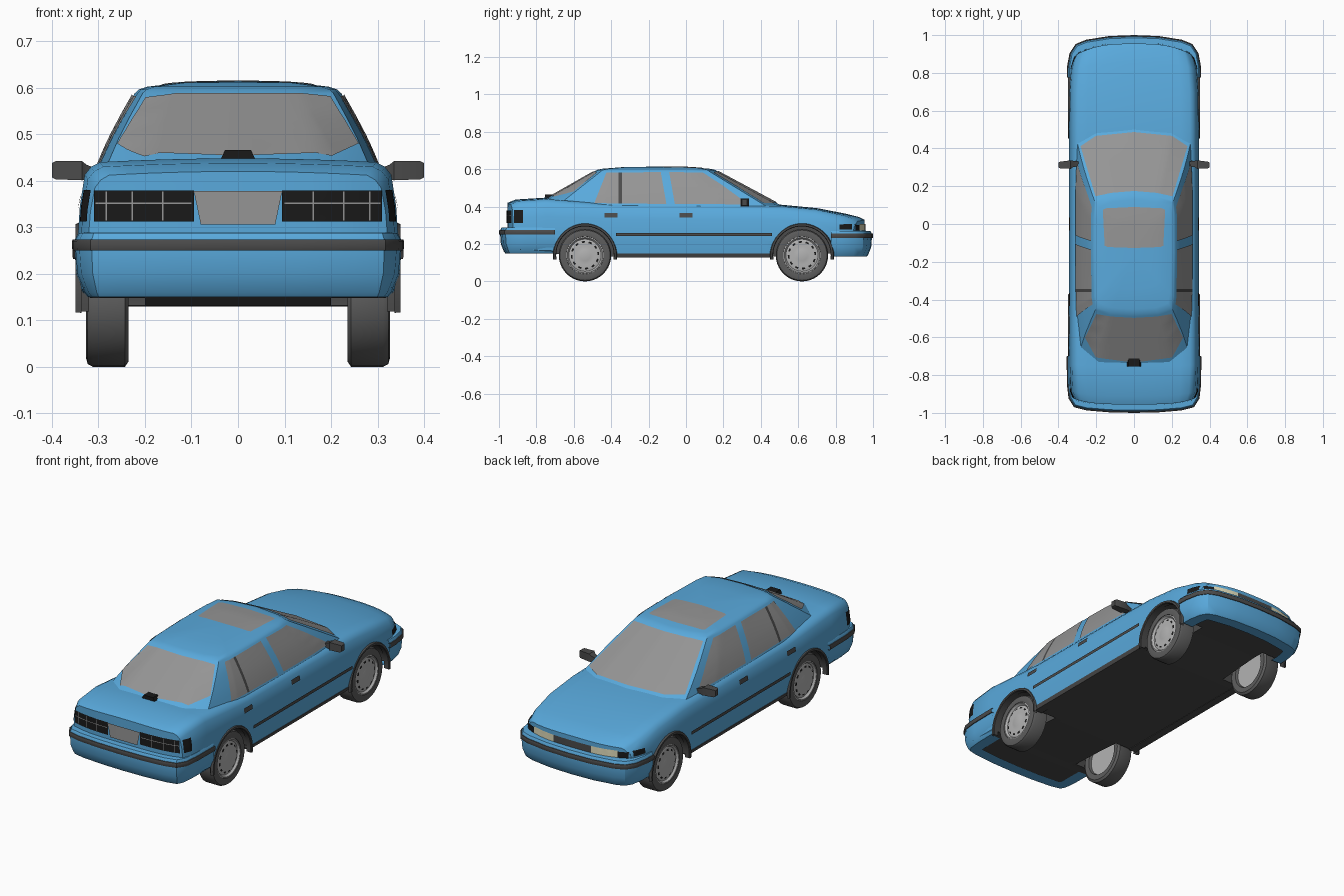
import bpy, bmesh, math
from mathutils import Vector as V
from mathutils.bvhtree import BVHTree

if "Cube" in bpy.data.objects:
    bpy.data.objects.remove(bpy.data.objects["Cube"])


def mat(name, r, g, b):
    m = bpy.data.materials.new(name)
    m.diffuse_color = (r, g, b, 1)
    m.use_nodes = True
    m.node_tree.nodes["Principled BSDF"].inputs["Base Color"].default_value = m.diffuse_color
    return m


BLUE = mat("blue_paint", .10, .40, .72)
GLASS = mat("grey_glass", .30, .30, .30)
TRIM = mat("dark_trim", .07, .07, .07)
BLACK = mat("black", .01, .01, .01)
CREAM = mat("lamp_cream", .75, .72, .50)
TYRE = mat("tyre", .11, .11, .11)
RIM = mat("rim", .45, .45, .45)


def make(name, grids, m, out=None):
    """Mesh object from grids of points; out = direction an open sheet must face."""
    bm = bmesh.new()
    for g in grids:
        vs = [[bm.verts.new(p) for p in row] for row in g]
        for a, b in zip(vs, vs[1:]):
            for i in range(len(a) - 1):
                bm.faces.new((a[i], a[i + 1], b[i + 1], b[i]))
    bmesh.ops.remove_doubles(bm, verts=bm.verts, dist=1e-5)
    bmesh.ops.recalc_face_normals(bm, faces=bm.faces)
    if out and sum((f.normal * f.calc_area() for f in bm.faces), V()).dot(V(out)) < 0:
        bmesh.ops.reverse_faces(bm, faces=bm.faces)
    me = bpy.data.meshes.new(name)
    bm.to_mesh(me)
    tree = BVHTree.FromBMesh(bm)
    bm.free()
    me.materials.append(m)
    ob = bpy.data.objects.new(name, me)
    bpy.context.collection.objects.link(ob)
    return ob, tree


def sample(poly, n):
    res = []
    for i in range(n + 1):
        t = i / n * (len(poly) - 1)
        k = min(int(t), len(poly) - 2)
        res.append(V(poly[k]).lerp(V(poly[k + 1]), t - k))
    return res


# lower body: lofted sections with ends curved in plan
N = 12
STATIONS = [(-.955, .322, .16, .412), (-.91, .338, .155, .43), (-.75, .345, .15, .44),
            (-.5, .345, .14, .42), (-.38, .345, .132, .412), (0, .345, .13, .41),
            (.4, .345, .13, .405), (.5, .345, .135, .403), (.7, .343, .15, .384),
            (.85, .333, .15, .355), (.92, .318, .15, .338), (.955, .305, .155, .322)]


def bent(x, y, z):
    k, p = (.075, 3) if y > 0 else (.035, 4)
    d = k * (abs(x) / .33) ** p * (abs(y) / .955) ** 8
    return V((x, y - math.copysign(d, y), z))


def side(w, zb, zt):
    return [(.92 * w, zb), (.975 * w, zb + .015), (w, .22), (w, .27),
            (.985 * w, .27 + .45 * (zt - .27)), (.955 * w, zt - .027),
            (.915 * w, zt - .01), (.86 * w, zt)]


def row(y, x, z, crown=0):
    return [bent(x * f, y, z + crown * (1 - f * f)) for f in (2 * i / N - 1 for i in range(N + 1))]


loops, caps = [], []
for y, w, zb, zt in STATIONS:
    s = side(w, zb, zt)
    loops.append(row(y, s[0][0], zb) + [bent(x, y, z) for x, z in s[1:-1]]
                 + row(y, s[-1][0], zt, .008)[::-1]
                 + [bent(-x, y, z) for x, z in s[-2::-1]])
    if abs(y) == .955:
        caps.append([row(y, x, z, .008 if z == zt else 0) for x, z in s])
body, body_tree = make("body", [loops] + caps, BLUE)

# cabin: stacked rings from waist to roof
BASE = [(0, -.83), (.2, -.815), (.295, -.70), (.312, -.45), (.314, -.1), (.312, .2), (.302, .44), (.2, .505), (0, .53)]
TOP = [(0, -.49), (.13, -.482), (.205, -.455), (.216, -.39), (.222, -.15), (.22, .04), (.21, .125), (.13, .155), (0, .17)]


def ring(half, z):
    return [V((x, y, z)) for x, y in half] + [V((-x, y, z)) for x, y in half[-2::-1]]


rings = []
for i in range(5):
    t = i / 4
    bulge = 1 + .025 * math.sin(math.pi * t)
    rings.append(ring([((a + (c - a) * t) * bulge, b + (d - b) * t)
                       for (a, b), (c, d) in zip(BASE, TOP)], .395 + .193 * t))
for k, z in ((.96, .596), (.88, .602), (.55, .611), (0, .614)):
    rings.append(ring([(x * k, -.16 + (y + .16) * k) for x, y in TOP], z))
cabin, cabin_tree = make("cabin", [rings], BLUE)


def decal(name, low, high, axis, m, sign=1, lift=.004, n=16, rows=8):
    """Sheet between two 2D polylines, laid on the car along an axis (0=x, 1=y, 2=z)."""
    grid = []
    for j in range(rows + 1):
        line = []
        for a, b in zip(sample(low, n), sample(high, n)):
            p = list(a.lerp(b, j / rows))
            p.insert(axis, 2 * sign)
            d = V((0, 0, 0))
            d[axis] = -sign
            hits = [t.ray_cast(V(p), d) for t in (body_tree, cabin_tree)]
            hits = [h for h in hits if h[0]] or [body_tree.find_nearest(V(p))]
            h = min(hits, key=lambda q: q[3])
            nrm = h[1] if h[1].dot(d) < 0 else -h[1]
            line.append(h[0] + nrm * lift)
        grid.append(line)
    make(name, [grid], m, -d)


def rect(a0, a1, b0, b1):
    return [(a0, b0), (a1, b0)], [(a0, b1), (a1, b1)]


def sym(half):
    return [(-x, y) for x, y in half] + half[-2::-1]


# glass
decal("windscreen", sym([(.282, .41), (.2, .465), (0, .485)]),
      sym([(.203, .145), (.12, .163), (0, .173)]), 2, GLASS, n=24)
decal("rear_window", sym([(.258, -.6), (.2, -.705), (0, -.732)]),
      sym([(.198, -.475), (.12, -.488), (0, -.495)]), 2, GLASS, n=24)
decal("sunroof", sym([(.155, -.115), (.14, -.122), (0, -.127)]),
      sym([(.165, .075), (.15, .083), (0, .09)]), 2, GLASS, lift=.002)
for s in (1, -1):
    decal("rear_quarter_window", [(-.49, .418), (-.36, .415)], [(-.425, .58), (-.36, .58)], 0, GLASS, s)
    decal("window_divider", [(-.36, .415), (-.343, .415)], [(-.36, .58), (-.343, .58)], 0, TRIM, s)
    decal("rear_door_window", [(-.343, .415), (-.105, .413)], [(-.343, .58), (-.135, .583)], 0, GLASS, s)
    decal("front_door_window", [(-.06, .413), (.1, .412), (.21, .411), (.34, .41)],
          [(-.09, .583), (.09, .58), (.19, .515), (.325, .418)], 0, GLASS, s, n=24)
    # side trim, handles and wrap-around lamps
    decal("side_moulding", *rect(-.375, .46, .243, .26), 0, TRIM, s, .009)
    for y in (-.4, 0):
        decal("door_handle", *rect(y - .035, y + .035, .342, .366), 0, TRIM, s, .005)
    decal("tail_lamp_side", *rect(-.918, -.87, .312, .38), 0, BLACK, s)
    decal("front_marker", *rect(.82, .885, .278, .305), 0, BLACK, s)

# rear lamps and plate panel, front lamps and grille
for s in (1, -1):
    decal("tail_lamp", *rect(s * .095, s * .308, .312, .379), 1, BLACK, -1)
    decal("tail_lamp_bar", *rect(s * .1, s * .305, .35, .353), 1, GLASS, -1, .006)
    for x in (.16, .225, .28):
        decal("tail_lamp_divider", *rect(s * x, s * (x + .003), .315, .377), 1, GLASS, -1, .006, 2)
    decal("headlamp", *rect(s * .11, s * .245, .268, .308), 1, CREAM)
    decal("front_corner_lamp", *rect(s * .245, s * .293, .268, .303), 1, BLACK)
decal("plate_panel", [(-.08, .306), (.08, .306)], [(-.095, .378), (.095, .378)], 1, GLASS, -1, .007)
decal("grille", *rect(-.11, .11, .272, .308), 1, TRIM)
make("brake_lamp", [[[V((x * k, y, z)) for x, y in ((-.04, -.755), (.04, -.755), (.04, -.69), (-.04, -.69), (-.04, -.755))]
                     for k, z in ((1, .44), (.7, .466), (0, .466))]], BLACK)


# bumpers: profile (offset, z) swept along a plan path
def sweep(name, half, profile, m, dz=0):
    path = [V(p) for p in half] + [V((-x, y)) for x, y in half[-2::-1]]
    grid = []
    for i, p in enumerate(path):
        t = (path[min(i + 1, len(path) - 1)] - path[max(i - 1, 0)]).normalized()
        nrm = V((t.y, -t.x))
        if nrm.dot(p - V((0, math.copysign(.6, p.y)))) < 0:
            nrm = -nrm
        grid.append([V((*(p + nrm * o), z + dz)) for o, z in profile])
    make(name, [grid], m)


SHELL = [(-.05, .29), (0, .288), (.007, .275), (.008, .25), (.004, .20), (-.012, .16), (-.02, .15), (-.08, .15)]
STRIP = [(0, .274), (.012, .274), (.014, .27), (.014, .255), (.012, .25), (0, .25)]
FRONT = [(.342, .775), (.341, .83), (.328, .90), (.30, .942), (.25, .962), (.13, .981), (0, .986)]
REAR = [(.343, -.70), (.341, -.85), (.333, -.92), (.31, -.958), (.25, -.973), (.13, -.983), (0, -.986)]
for nm, path, dz in (("front", FRONT, -.018), ("rear", REAR, 0)):
    sweep(nm + "_bumper", path, SHELL, BLUE, dz)
    sweep(nm + "_bumper_strip", path, STRIP, TRIM, dz)


# wheels, arch lips and wheel wells
def arc(profile, s, yc, a0, a1, n, zc=.14):
    return [[V((s * x, yc + r * math.cos(a), zc + r * math.sin(a))) for x, r in profile]
            for a in (math.radians(a0 + (a1 - a0) * i / n) for i in range(n + 1))]


TIRE = [(.25, .095), (.237, .10), (.235, .128), (.243, .14), (.312, .14), (.323, .134), (.327, .12), (.325, .10), (.315, .098)]
DISC = [(.25, 0), (.25, .096), (.322, .10), (.324, .094), (.314, .086), (.32, .066), (.316, .05), (.322, .03), (.322, 0)]
LIP = [(.32, .154), (.345, .154), (.349, .157), (.349, .167), (.336, .172)]
for s in (1, -1):
    for end, yc in (("front", .62), ("rear", -.54)):
        make(end + "_tyre", [arc(TIRE, s, yc, 0, 360, 40)], TYRE)
        make(end + "_rim", [arc(DISC, s, yc, 0, 360, 40)], RIM)
        make(end + "_rim_slots", [arc([(.3185, .076), (.3215, .067)], s, yc, a, a + 14, 2)
                                  for a in range(0, 360, 30)], BLACK, (s, 0, 0))
        make(end + "_arch_lip", [arc(LIP, s, yc, -8, 188, 28)], TRIM)
        cutter, _ = make("arch_cutter", [arc([(.2, 0), (.2, .158), (.42, .158), (.42, 0)], s, yc, 0, 360, 40)], TRIM)
        cutter.hide_render = True
        mod = body.modifiers.new("arch", 'BOOLEAN')
        mod.object, mod.operation, mod.solver = cutter, 'DIFFERENCE', 'EXACT'
        bpy.context.view_layer.objects.active = body
        bpy.ops.object.modifier_apply(modifier=mod.name)
        bpy.data.objects.remove(cutter)

# dark underside and wheel wells
if len(body.data.materials) < 2:
    body.data.materials.append(TRIM)
for f in body.data.polygons:
    c = f.center
    well = abs(c.x) < .325 and any(math.hypot(c.y - yc, c.z - .14) < .16 for yc in (.62, -.54))
    f.material_index = 1 if well or (f.normal.z < -.8 and c.z < .2) else 0

# sills and door mirrors
for s in (1, -1):
    make("sill", [[[V((s * x, y, z)) for x, z in ((.29, .128), (.333, .128), (.34, .148), (.29, .148), (.29, .128))]
                   for y in (-.385, .46)]], TRIM)
    sections = [(.285, .31, .33, .405, .42), (.325, .30, .335, .402, .434), (.335, .292, .337, .401, .442),
                (.392, .295, .33, .403, .442), (.4, .30, .325, .407, .438)]
    loop = [[V((s * x, y, z)) for y, z in ((a, c), (b, c), (b, d), (a, d), (a, c))] for x, a, b, c, d in sections]
    tip = [[loop[-1][0], loop[-1][1]], [loop[-1][3], loop[-1][2]]]
    make("door_mirror", [loop, tip], TRIM)

for ob in bpy.data.objects:
    ob.select_set(ob.type == 'MESH')
bpy.context.view_layer.objects.active = body
bpy.ops.object.shade_smooth_by_angle(angle=math.radians(32))
